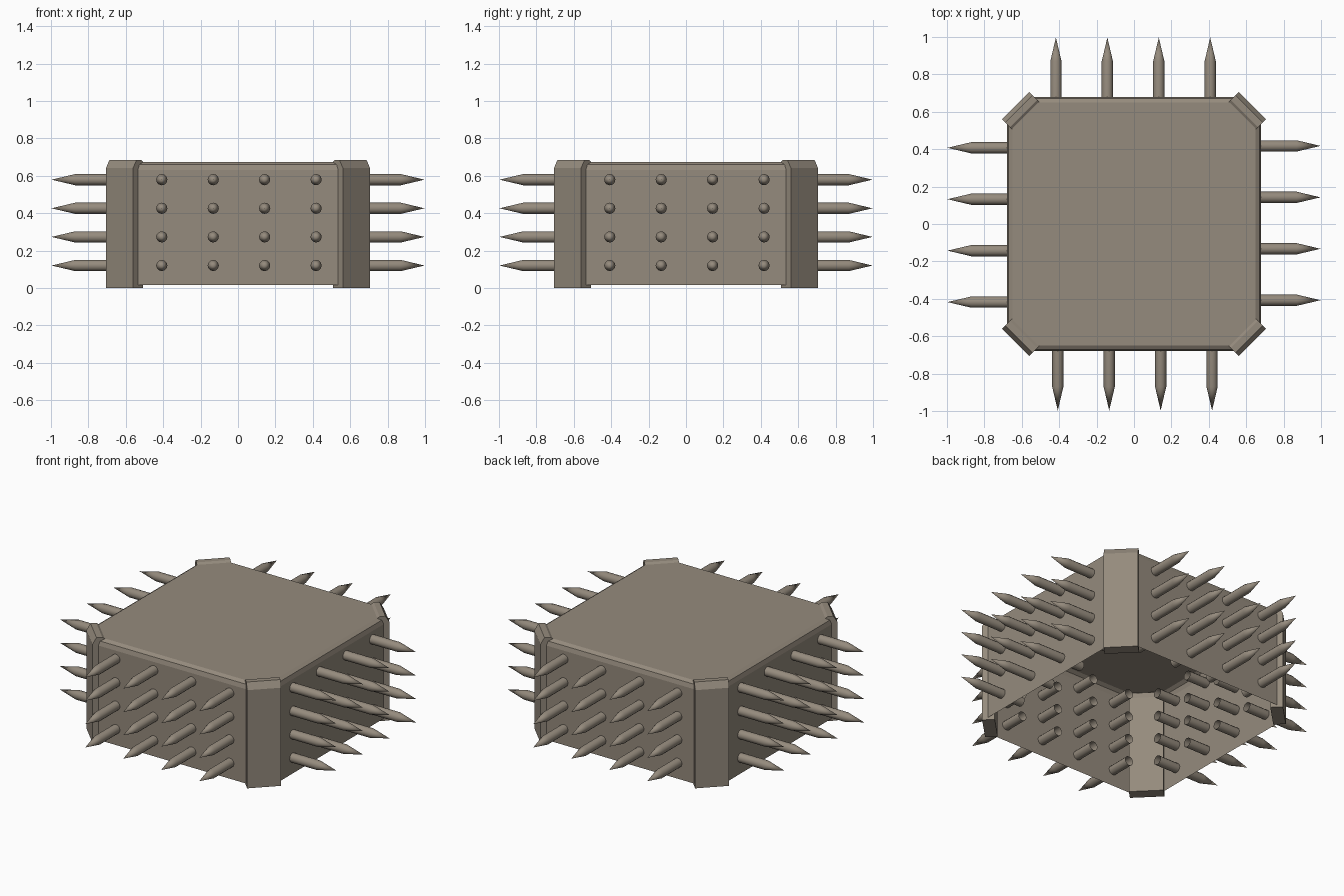
import bpy, bmesh, math
from mathutils import Matrix, Vector

if "Cube" in bpy.data.objects:
    bpy.data.objects.remove(bpy.data.objects["Cube"])

mat = bpy.data.materials.new("warm_grey_metal")
mat.diffuse_color = (0.30, 0.257, 0.205, 1)
mat.use_nodes = True
mat.node_tree.nodes["Principled BSDF"].inputs["Base Color"].default_value = mat.diffuse_color


def finish(name, bm, smooth=None, normals=True):
    if normals:
        bmesh.ops.recalc_face_normals(bm, faces=bm.faces)
    me = bpy.data.meshes.new(name)
    bm.to_mesh(me)
    bm.free()
    me.materials.append(mat)
    ob = bpy.data.objects.new(name, me)
    bpy.context.collection.objects.link(ob)
    if smooth:
        bpy.context.view_layer.objects.active = ob
        ob.select_set(True)
        bpy.ops.object.shade_smooth_by_angle(angle=math.radians(smooth))
        ob.select_set(False)
    return ob


# Hollow octagonal shell, open underneath, with a rounded-over top edge
bm = bmesh.new()
rings = []
for h, c, z in ((0.68, 0.54, 0.015), (0.68, 0.54, 0.632),
                (0.672, 0.537, 0.66), (0.65, 0.53, 0.674)):
    pts = [(-c, -h), (c, -h), (h, -c), (h, c), (c, h), (-c, h), (-h, c), (-h, -c)]
    rings.append([bm.verts.new((x, y, z)) for x, y in pts])
for a, b in zip(rings, rings[1:]):
    for i in range(8):
        j = (i + 1) % 8
        bm.faces.new((a[i], a[j], b[j], b[i]))
bm.faces.new(rings[-1])
finish("shell", bm, normals=False)

# Diagonal corner plates: chamfered profile (distance out, height) extruded sideways
profile = [(0.82, 0), (0.895, 0), (0.895, 0.642), (0.87, 0.684),
           (0.835, 0.684), (0.812, 0.668), (0.82, 0.64)]
for k in range(4):
    bm = bmesh.new()
    left = [bm.verts.new((d, -0.1025, z)) for d, z in profile]
    right = [bm.verts.new((d, 0.1025, z)) for d, z in profile]
    n = len(profile)
    bm.faces.new(left)
    bm.faces.new(right)
    for i in range(n):
        j = (i + 1) % n
        bm.faces.new((left[i], left[j], right[j], right[i]))
    bm.transform(Matrix.Rotation(math.radians(45 + 90 * k), 4, 'Z'))
    finish(f"corner_plate_{k + 1}", bm)


# Spike: tube open at the inner end, with a pointed tip, along +x
def add_spike(bm, y, z, rot, sides=12, r=0.03):
    def ring(x):
        return [bm.verts.new(rot @ Vector((x, y + r * math.cos(a), z + r * math.sin(a))))
                for a in (2 * math.pi * i / sides for i in range(sides))]
    inner, outer = ring(0.53), ring(0.87)
    tip = bm.verts.new(rot @ Vector((0.997, y, z)))
    for i in range(sides):
        j = (i + 1) % sides
        bm.faces.new((inner[i], inner[j], outer[j], outer[i]))
        bm.faces.new((outer[i], outer[j], tip))


# Four by four spikes on each wall
for k, side in enumerate(("right", "back", "left", "front")):
    bm = bmesh.new()
    rot = Matrix.Rotation(math.radians(90 * k), 3, 'Z')
    for row in range(4):
        for col in range(4):
            add_spike(bm, -0.4075 + 0.275 * col, 0.12 + 0.153 * row, rot)
    finish(f"{side}_spikes", bm, smooth=32, normals=False)
